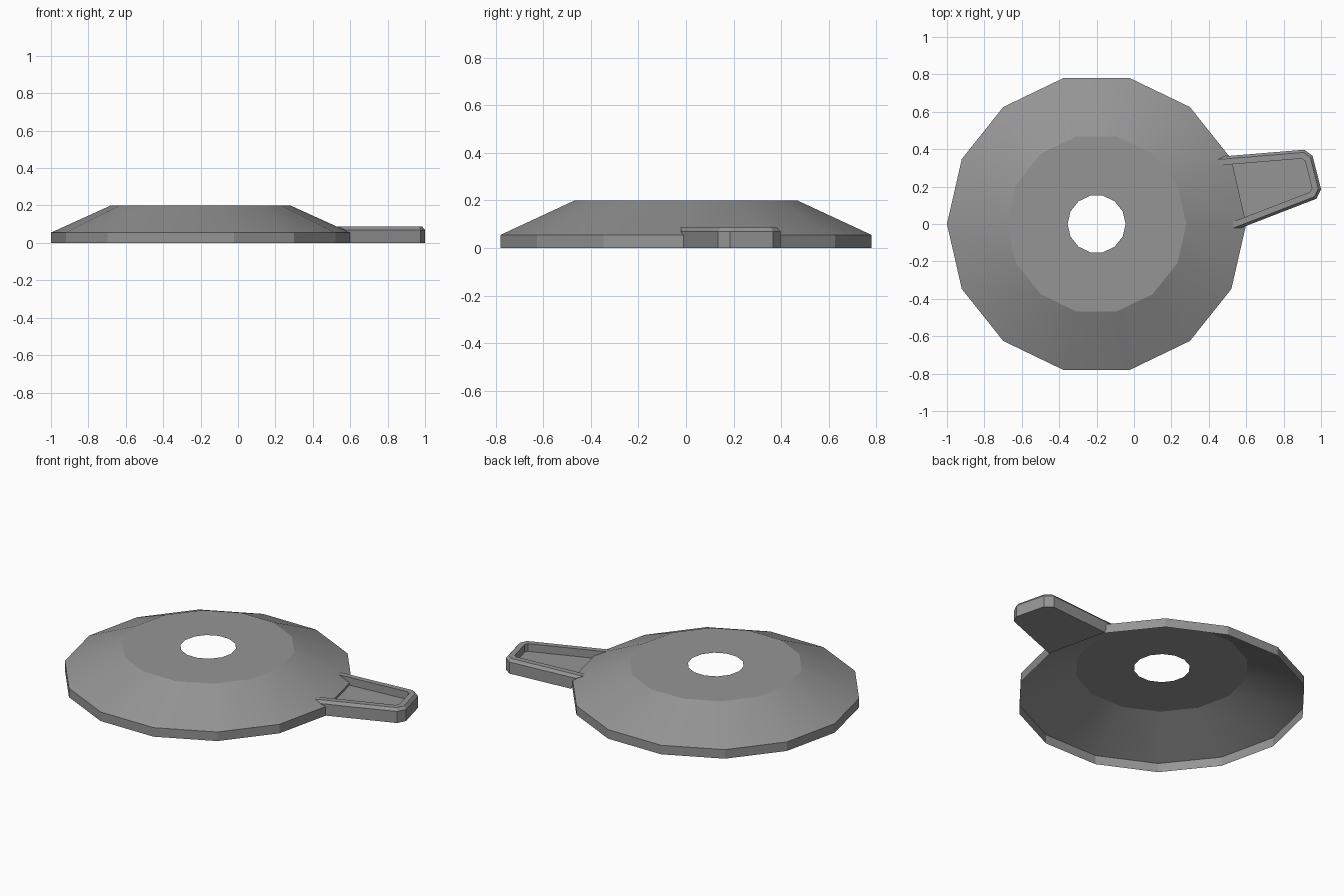
import bpy, bmesh, math
from mathutils import Vector, geometry

cube = bpy.data.objects.get("Cube")
if cube:
    bpy.data.objects.remove(cube, do_unlink=True)

SIDES = 14
CENTRE = Vector((-0.2, 0.0))
RIM_R, TOP_R, HOLE_R = 0.8, 0.48, 0.155
RIM_Z, TOP_Z = 0.055, 0.2
SLOPE = (TOP_Z - RIM_Z) / ((RIM_R - TOP_R) * math.cos(math.pi / SIDES))

grey = bpy.data.materials.new("grey metal")
grey.use_nodes = True
colour = (0.3, 0.3, 0.3, 1)
grey.diffuse_color = colour
grey.node_tree.nodes["Principled BSDF"].inputs["Base Color"].default_value = colour


def finish(name, bm, angle):
    mesh = bpy.data.meshes.new(name)
    bm.to_mesh(mesh)
    bm.free()
    mesh.materials.append(grey)
    obj = bpy.data.objects.new(name, mesh)
    bpy.context.collection.objects.link(obj)
    bpy.ops.object.select_all(action='DESELECT')
    obj.select_set(True)
    bpy.context.view_layer.objects.active = obj
    bpy.ops.object.shade_smooth_by_angle(angle=math.radians(angle))


def bridge(bm, lower, upper, closed):
    n = len(lower)
    for i in range(n if closed else n - 1):
        j = (i + 1) % n
        bm.faces.new((lower[i], lower[j], upper[j], upper[i]))


# Dish: open-bottomed shell with a short rim, a sloped skirt and a holed top
bm = bmesh.new()
rings = []
for radius, z in ((RIM_R, 0), (RIM_R, RIM_Z), (TOP_R, TOP_Z), (HOLE_R, TOP_Z)):
    ring = []
    for k in range(SIDES):
        a = math.tau * k / SIDES
        ring.append(bm.verts.new((CENTRE.x + radius * math.cos(a), radius * math.sin(a), z)))
    rings.append(ring)
for lower, upper in zip(rings, rings[1:]):
    bridge(bm, lower, upper, True)
finish("dish", bm, 20)

# Handle: recessed tab with a raised chamfered lip, trimmed against the dish
outline = [Vector(p) for p in ((0.6, -0.01), (0.975, 0.135), (1.0, 0.185),
                               (0.955, 0.365), (0.91, 0.397), (0.52, 0.365))]
facing = Vector((math.cos(math.pi / SIDES), math.sin(math.pi / SIDES)))
along = Vector((-facing.y, facing.x))


def handle_loop(inset, z):
    """Outline moved inward, its open ends cut on the dish surface at height z."""
    lines = []
    for a, b in zip(outline, outline[1:]):
        d = (b - a).normalized()
        shift = Vector((-d.y, d.x)) * inset
        lines.append((a + shift, b + shift))
    reach = RIM_R * math.cos(math.pi / SIDES) - max(0, z - RIM_Z) / SLOPE
    foot = CENTRE + facing * reach
    cut = (foot, foot + along)
    lines = [cut] + lines + [cut]
    points = []
    for (a, b), (c, d) in zip(lines, lines[1:]):
        u, v = b - a, d - c
        t = (c - a).cross(v) / u.cross(v)
        points.append(a + u * t)
    return [(p.x, p.y, z) for p in points]


bm = bmesh.new()
section = ((0, 0), (0, 0.07), (0.014, 0.087), (0.046, 0.087), (0.046, 0.04))
loops = [[bm.verts.new(p) for p in handle_loop(*s)] for s in section]
for lower, upper in zip(loops, loops[1:]):
    bridge(bm, lower, upper, False)
bm.faces.new(list(reversed(loops[0])))
bm.faces.new(loops[-1])
finish("handle", bm, 20)
